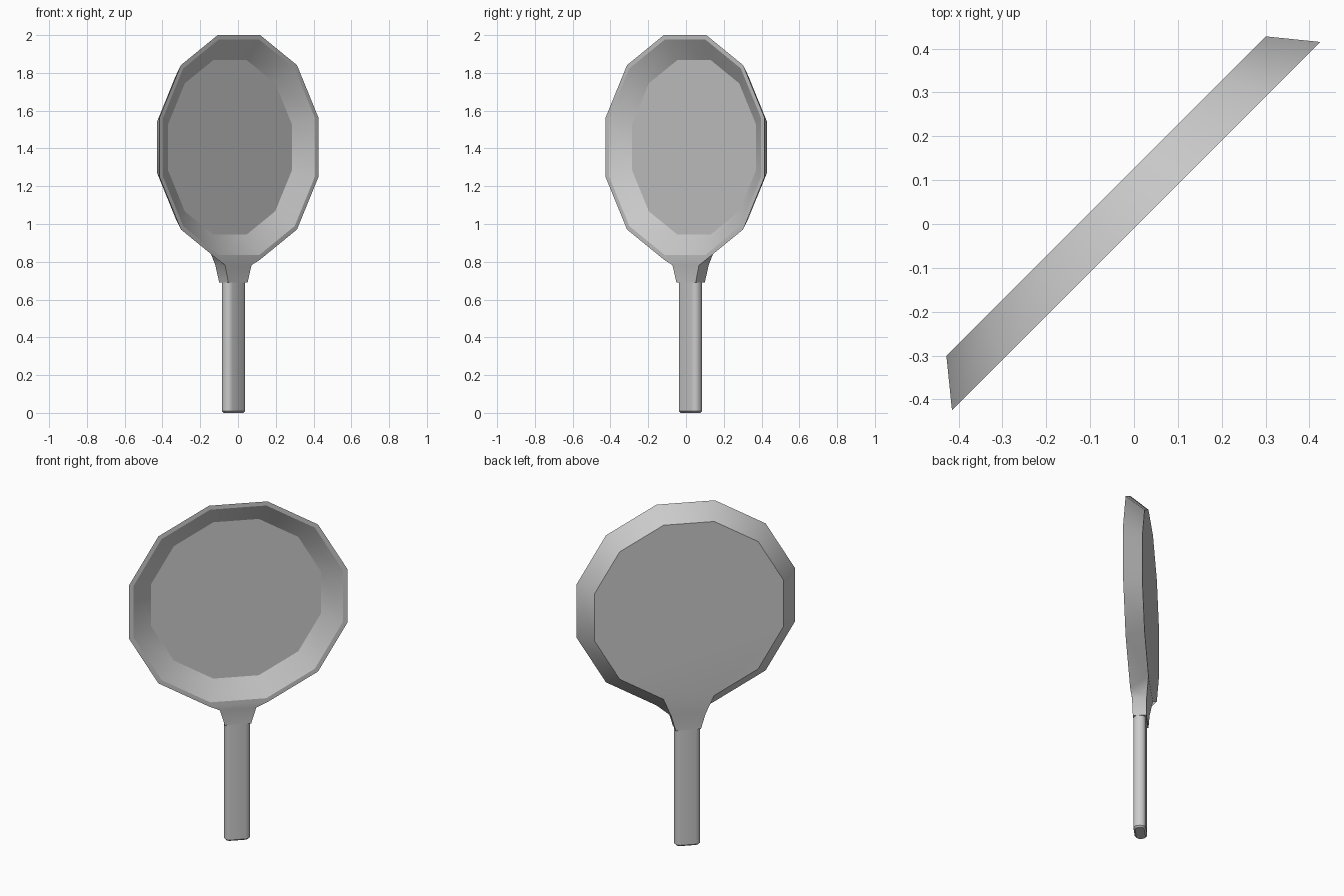
import bpy, bmesh, math
from mathutils import Matrix

cube = bpy.data.objects.get("Cube")
if cube:
    bpy.data.objects.remove(cube, do_unlink=True)

TURN = Matrix.Rotation(math.radians(45), 4, "Z")
SIDES = 12
CENTRE_Z = 1.406

metal = bpy.data.materials.new("grey_metal")
metal.use_nodes = True
metal.diffuse_color = (0.6, 0.6, 0.6, 1)
metal.node_tree.nodes["Principled BSDF"].inputs["Base Color"].default_value = (0.6, 0.6, 0.6, 1)


def finish(bm, name, angle):
    """Turn the part to its diagonal stance and shade it."""
    bmesh.ops.recalc_face_normals(bm, faces=bm.faces)
    bm.transform(TURN)
    mesh = bpy.data.meshes.new(name)
    bm.to_mesh(mesh)
    bm.free()
    mesh.materials.append(metal)
    obj = bpy.data.objects.new(name, mesh)
    bpy.context.collection.objects.link(obj)
    bpy.ops.object.select_all(action="DESELECT")
    obj.select_set(True)
    bpy.context.view_layer.objects.active = obj
    bpy.ops.object.shade_smooth_by_angle(angle=math.radians(angle))


def ring(bm, apothem, y):
    """Upright polygon with a flat edge at the bottom (first and last vertices)."""
    r = apothem / math.cos(math.pi / SIDES)
    angles = [-math.pi / 2 + (i + 0.5) * 2 * math.pi / SIDES for i in range(SIDES)]
    return [bm.verts.new((r * math.cos(a), y, CENTRE_Z + r * math.sin(a))) for a in angles]


# Pan: outer base, outer rim, inner rim, inner floor
bm = bmesh.new()
base, rim, lip, floor = [ring(bm, a, y) for a, y in
                         ((0.515, 0.09), (0.594, -0.007), (0.57, -0.007), (0.4625, 0.06))]
bm.faces.new(base)
bm.faces.new(floor)
for lower, upper in ((base, rim), (rim, lip), (lip, floor)):
    for i in range(SIDES):
        j = (i + 1) % SIDES
        if lower is base and i == SIDES - 1:
            continue  # the neck grows out of this wall
        bm.faces.new((lower[i], lower[j], upper[j], upper[i]))

# Neck: sections flowing from the open wall down to the handle
section = [rim[-1], rim[0], base[0], base[-1]]
for half, front, back, z in ((0.099, -0.002, 0.076, 0.782), (0.072, 0.0, 0.072, 0.69)):
    new = [bm.verts.new(p) for p in ((-half, front, z), (half, front, z),
                                     (half * 0.95, back, z), (-half * 0.95, back, z))]
    for i in range(4):
        j = (i + 1) % 4
        bm.faces.new((section[i], section[j], new[j], new[i]))
    section = new
bm.faces.new(section)
finish(bm, "pan_and_neck", 30)

# Handle: rounded bar with a softened lower end
bm = bmesh.new()
bmesh.ops.create_cube(bm, size=1, matrix=Matrix.Translation((0, 0.034, 0.35))
                      @ Matrix.Diagonal((0.14, 0.067, 0.7, 1)))
uprights = [e for e in bm.edges if abs(e.verts[0].co.z - e.verts[1].co.z) > 0.5]
bmesh.ops.bevel(bm, geom=uprights, offset=0.028, segments=3, profile=0.5, affect="EDGES")
end = [e for e in bm.edges if all(v.co.z < 0.01 for v in e.verts)]
bmesh.ops.bevel(bm, geom=end, offset=0.009, segments=1, affect="EDGES")
finish(bm, "handle", 40)
